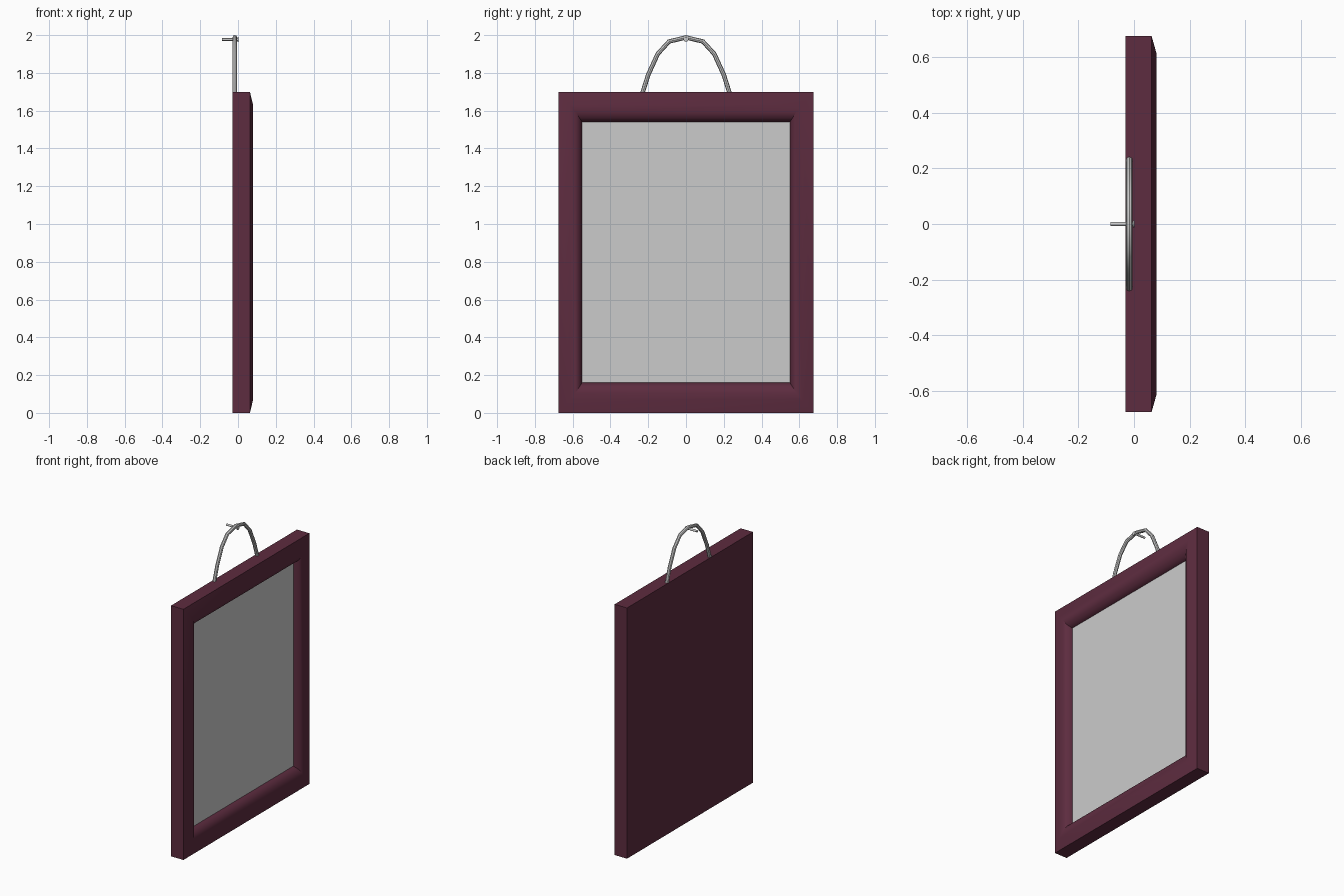
import bpy, bmesh, math
from mathutils import Vector

if "Cube" in bpy.data.objects:
    bpy.data.objects.remove(bpy.data.objects["Cube"])

wine = bpy.data.materials.new("dark_wine")
wine.diffuse_color = (0.11, 0.025, 0.05, 1)
wine.use_nodes = True
wine.node_tree.nodes["Principled BSDF"].inputs["Base Color"].default_value = wine.diffuse_color


def add_object(name, bm, mat=None, angle=40):
    bmesh.ops.recalc_face_normals(bm, faces=bm.faces)
    mesh = bpy.data.meshes.new(name)
    bm.to_mesh(mesh)
    bm.free()
    ob = bpy.data.objects.new(name, mesh)
    bpy.context.collection.objects.link(ob)
    if mat:
        mesh.materials.append(mat)
    bpy.ops.object.select_all(action='DESELECT')
    bpy.context.view_layer.objects.active = ob
    ob.select_set(True)
    bpy.ops.object.shade_smooth_by_angle(angle=math.radians(angle))
    return ob


def cylinder(bm, x0, x1, radius, z, sides=12):
    ret = bmesh.ops.create_cone(bm, cap_ends=True, segments=sides,
                                radius1=radius, radius2=radius, depth=x1 - x0)
    for v in ret["verts"]:
        x, y, h = v.co
        v.co = Vector((h + (x0 + x1) / 2, y, x + z))


# Frame: rectangular loops following the moulding profile
# (side inset, top/bottom inset, x)
HALF_W, HEIGHT = 0.675, 1.70
profile = [(0, 0, -0.03), (0, 0, 0.063), (0.06, 0.07, 0.08),
           (0.09, 0.105, 0.078), (0.112, 0.14, 0.062), (0.125, 0.16, 0.03),
           (0.125, 0.16, 0.02)]
bm = bmesh.new()
loops = []
for iy, iz, x in profile:
    w, lo, hi = HALF_W - iy, iz, HEIGHT - iz
    loops.append([bm.verts.new((x, y, z))
                  for y, z in ((-w, lo), (w, lo), (w, hi), (-w, hi))])
for a, b in zip(loops, loops[1:]):
    for i in range(4):
        j = (i + 1) % 4
        bm.faces.new((a[i], a[j], b[j], b[i]))
bm.faces.new(loops[0])
add_object("frame", bm, wine)

# Picture panel set into the frame
bm = bmesh.new()
bmesh.ops.create_cube(bm, size=1)
for v in bm.verts:
    v.co = Vector((v.co.x * 0.03 + 0.015, v.co.y * 1.10, v.co.z * 1.38 + 0.85))
add_object("picture_panel", bm)

# Hanging cord: half path mirrored, swept as a tube
half = [(0.24, 1.66), (0.23, 1.695), (0.20, 1.79), (0.15, 1.90), (0.09, 1.966)]
path = [(-y, z) for y, z in half] + [(0, 1.988)] + half[::-1]
pts = [Vector((-0.017, y, z)) for y, z in path]
bm = bmesh.new()
rings = []
for i, p in enumerate(pts):
    t = (pts[min(i + 1, len(pts) - 1)] - pts[max(i - 1, 0)]).normalized()
    n = t.cross(Vector((1, 0, 0)))
    rings.append([bm.verts.new(p + 0.012 * (n * math.cos(k * math.tau / 8)
                  + Vector((1, 0, 0)) * math.sin(k * math.tau / 8)))
                  for k in range(8)])
for a, b in zip(rings, rings[1:]):
    for k in range(8):
        j = (k + 1) % 8
        bm.faces.new((a[k], a[j], b[j], b[k]))
bm.faces.new(rings[0])
bm.faces.new(rings[-1])
add_object("hanging_cord", bm)

# Nail with a small head
bm = bmesh.new()
cylinder(bm, -0.085, 0.0, 0.007, 1.977)
cylinder(bm, -0.003, 0.002, 0.013, 1.977)
add_object("nail", bm)
